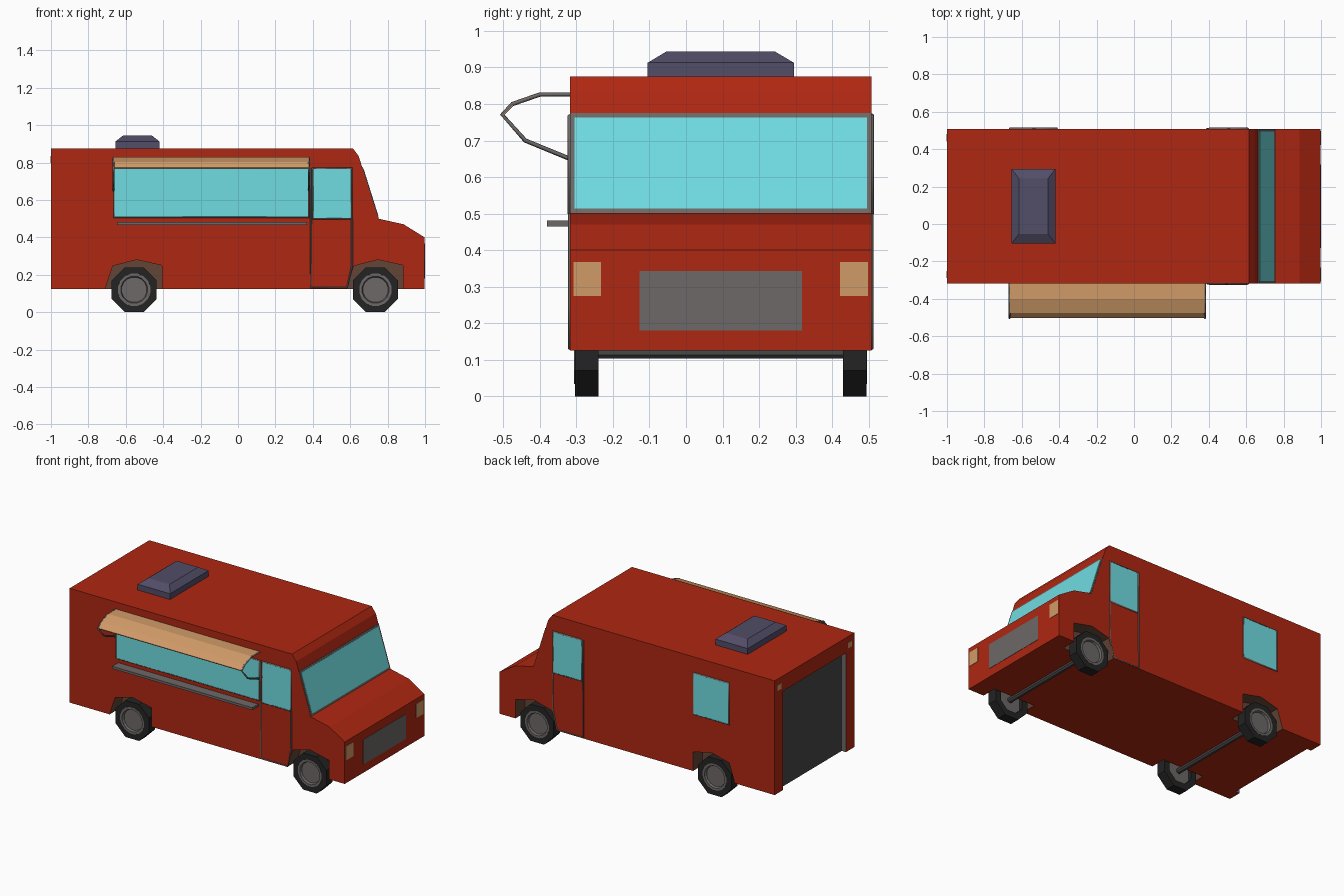
import bpy, bmesh, math
from mathutils import Vector

if "Cube" in bpy.data.objects:
    bpy.data.objects.remove(bpy.data.objects["Cube"])

YC = 0.095                    # body centre plane
Y0, Y1 = -0.318, 0.508        # body sides


def material(name, r, g, b):
    m = bpy.data.materials.new(name)
    m.diffuse_color = (r, g, b, 1)
    m.use_nodes = True
    m.node_tree.nodes["Principled BSDF"].inputs["Base Color"].default_value = m.diffuse_color
    return m


RED = material("red paint", 0.43, 0.020, 0.006)
GLASS = material("blue glass", 0.16, 0.72, 0.76)
TAN = material("tan", 0.64, 0.33, 0.14)
GREY = material("grey metal", 0.15, 0.14, 0.135)
DARK = material("dark grey", 0.065, 0.065, 0.065)
TYRE = material("black rubber", 0.017, 0.017, 0.017)
BROWN = material("brown wheel well", 0.125, 0.060, 0.038)
VENT = material("purple grey", 0.084, 0.074, 0.136)


def finish(name, bm, mat):
    bmesh.ops.recalc_face_normals(bm, faces=bm.faces)
    me = bpy.data.meshes.new(name)
    bm.to_mesh(me)
    bm.free()
    ob = bpy.data.objects.new(name, me)
    bpy.context.collection.objects.link(ob)
    if mat:
        me.materials.append(mat)
    return ob


def extrude(name, pts, vec, mat):
    """Solid from a flat outline pushed along vec."""
    bm = bmesh.new()
    f = bm.faces.new([bm.verts.new(p) for p in pts])
    r = bmesh.ops.extrude_face_region(bm, geom=[f], use_keep_orig=True)
    moved = [v for v in r["geom"] if isinstance(v, bmesh.types.BMVert)]
    bmesh.ops.translate(bm, verts=moved, vec=Vector(vec))
    return finish(name, bm, mat)


def box(name, x, y, z, mat):
    pts = [(x[0], y[0], z[0]), (x[1], y[0], z[0]), (x[1], y[1], z[0]), (x[0], y[1], z[0])]
    return extrude(name, pts, (0, 0, z[1] - z[0]), mat)


def rod(name, pts, radius, mat, closed=False):
    """Thin square-section bar along a path."""
    cu = bpy.data.curves.new(name, 'CURVE')
    cu.dimensions = '3D'
    sp = cu.splines.new('POLY')
    sp.points.add(len(pts) - 1)
    for p, co in zip(sp.points, pts):
        p.co = (*co, 1)
    sp.use_cyclic_u = closed
    cu.bevel_depth = radius
    cu.bevel_resolution = 0
    cu.use_fill_caps = True
    cu.materials.append(mat)
    ob = bpy.data.objects.new(name, cu)
    bpy.context.collection.objects.link(ob)
    bpy.ops.object.select_all(action='DESELECT')
    ob.select_set(True)
    bpy.context.view_layer.objects.active = ob
    bpy.ops.object.convert(target='MESH')
    return bpy.context.object


def lathe(name, profile, centre, sides, out, mat, closed=False):
    """Spin (radius, offset) points round the y axis; out = +1/-1 side."""
    bm = bmesh.new()
    rings = []
    for r, d in profile:
        rings.append([bm.verts.new((centre[0] + r * math.cos(a), centre[1] + out * d,
                                    centre[2] + r * math.sin(a)))
                      for a in [(i + 0.5) * math.tau / sides for i in range(sides)]])
    n = len(rings)
    for k in range(n if closed else n - 1):
        a, b = rings[k], rings[(k + 1) % n]
        for i in range(sides):
            j = (i + 1) % sides
            bm.faces.new((a[i], a[j], b[j], b[i]))
    if not closed:
        bm.faces.new(rings[0])
        bm.faces.new(rings[-1])
    return finish(name, bm, mat)


# Body shell from its side profile
profile = [(-1, 0.125), (-1, 0.875), (0.615, 0.875), (0.645, 0.835), (0.75, 0.5),
           (0.885, 0.47), (0.998, 0.40), (0.998, 0.125)]
body = extrude("truck_body", [(x, Y0, z) for x, z in profile], (0, Y1 - Y0, 0), RED)
for m in (BROWN, DARK, GREY):
    body.data.materials.append(m)

# Cut the wheel wells and the rear door recess
arch = [(-0.155, 0.10), (-0.155, 0.125), (-0.115, 0.247), (0.013, 0.28), (0.148, 0.25), (0.148, 0.10)]
cutters = [box("rear_cutter", (-1.05, -0.97), (YC - 0.325, YC + 0.325), (0.05, 0.775), None)]
for cx in (-0.555, 0.735):
    for y in (Y0 - 0.05, Y1 - 0.10):
        cutters.append(extrude("well_cutter", [(cx + x, y, z) for x, z in arch], (0, 0.15, 0), None))
bpy.context.view_layer.objects.active = body
for c in cutters:
    c.hide_render = True
    mod = body.modifiers.new("cut", 'BOOLEAN')
    mod.operation = 'DIFFERENCE'
    mod.solver = 'EXACT'
    mod.object = c
    bpy.ops.object.modifier_apply(modifier=mod.name)
    bpy.data.objects.remove(c)
for f in body.data.polygons:
    c, n = f.center, f.normal
    f.material_index = 0
    if -0.999 < c.x < -0.96:
        f.material_index = 2 if n.x < -0.9 else 3
    elif abs(c.x) < 0.95 and 0.126 < c.z < 0.29 and Y0 + 0.01 < c.y < Y1 - 0.01:
        f.material_index = 1

# Wheels and axles
for cx, tag in ((-0.555, "rear"), (0.735, "front")):
    for cy, out, side in ((-0.272, -1, "right"), (0.462, 1, "left")):
        c = (cx, cy, 0.12)
        lathe(f"{tag}_{side}_tyre", [(0.088, -0.0325), (0.13, -0.0325), (0.13, 0.0325), (0.088, 0.0325)],
              c, 8, out, TYRE, True)
        lathe(f"{tag}_{side}_hub", [(0.088, -0.01), (0.088, 0.034), (0.073, 0.034), (0.068, 0.02)],
              c, 16, out, GREY)
    lathe(f"{tag}_axle", [(0.018, -0.35), (0.018, 0.35)], (cx, YC, 0.12), 8, 1, DARK)


def side_window(name, x0, x1, z0, z1, y, out):
    pts = [(x0, y, z0), (x1, y, z0), (x1, y, z1), (x0, y, z1)]
    extrude(name + "_glass", pts, (0, out * 0.003, 0), GLASS)
    rod(name + "_frame", pts, 0.007, GREY, True)


# Cab doors on both sides
for y, out, side in ((Y0, -1, "right"), (Y1, 1, "left")):
    side_window(f"{side}_door_window", 0.40, 0.608, 0.50, 0.768, y, out)
    rod(f"{side}_door_outline", [(x, y, z) for x, z in
        ((0.39, 0.768), (0.39, 0.13), (0.583, 0.13), (0.61, 0.25), (0.61, 0.50))], 0.005, GREY)

# Serving window, counter and rear side window
side_window("serving_window", -0.662, 0.376, 0.508, 0.768, Y0, -1)
box("serving_counter", (-0.648, 0.37), (-0.38, Y0 + 0.005), (0.465, 0.481), GREY)
side_window("rear_side_window", -0.665, -0.41, 0.50, 0.77, Y1, 1)

# Windscreen on the sloping face
def screen(y, z):
    return (0.75 - (z - 0.5) * 0.3134, y, z)


def screen_rect(m):
    return [screen(Y0 + m, 0.5 + m), screen(Y1 - m, 0.5 + m),
            screen(Y1 - m, 0.775 - m), screen(Y0 + m, 0.775 - m)]


extrude("windscreen_frame", screen_rect(0.001), (0.003, 0, 0.001), GREY)
extrude("windscreen_glass", screen_rect(0.013), (0.005, 0, 0.0016), GLASS)

# Grille, headlights and tail lights
box("grille", (0.996, 1.0), (YC - 0.222, YC + 0.222), (0.18, 0.343), GREY)
for s in (-1, 1):
    y = YC + s * 0.365
    box("headlight", (0.996, 1.0), (y - 0.038, y + 0.038), (0.275, 0.368), TAN)
    box("tail_light", (-1.002, -0.99), (y - 0.02, y + 0.02), (0.798, 0.835), TAN)

# Awning sheet and its end frames
awn = [(Y0, 0.826), (-0.40, 0.826), (-0.475, 0.80), (-0.503, 0.771)]
sheet = awn + [(y + 0.003, z - 0.006) for y, z in reversed(awn)]
extrude("awning", [(-0.668, y, z + 0.003) for y, z in sheet], (1.05, 0, 0), TAN)
for x in (-0.665, 0.379):
    rod("awning_frame", [(x, y, z) for y, z in awn + [(-0.44, 0.70), (Y0, 0.65)]], 0.006, GREY)

# Roof vent with a tapered cap
vent = box("roof_vent", (-0.655, -0.42), (YC - 0.2, YC + 0.2), (0.87, 0.913), VENT)
bm = bmesh.new()
bm.from_mesh(vent.data)
top = max(bm.faces, key=lambda f: f.calc_center_median().z)
new = bmesh.ops.extrude_face_region(bm, geom=[top])["geom"]
bmesh.ops.delete(bm, geom=[top], context='FACES_ONLY')
for v in [g for g in new if isinstance(g, bmesh.types.BMVert)]:
    v.co.x += 0.04 if v.co.x < -0.54 else -0.04
    v.co.y += 0.052 if v.co.y < YC else -0.052
    v.co.z = 0.944
bmesh.ops.recalc_face_normals(bm, faces=bm.faces)
bm.to_mesh(vent.data)
bm.free()
